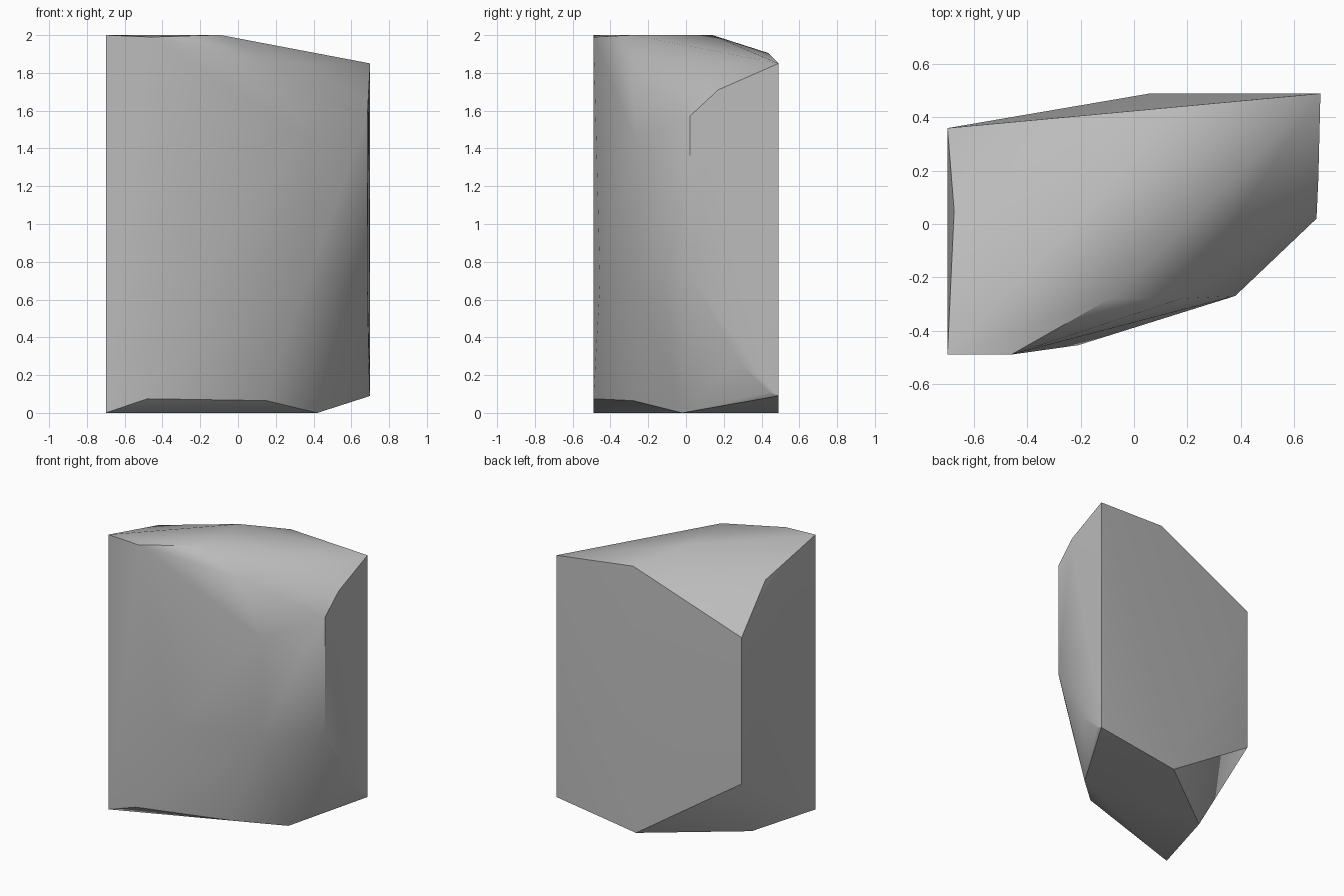
import bpy, bmesh, math

cube = bpy.data.objects.get("Cube")
if cube:
    bpy.data.objects.remove(cube, do_unlink=True)

# One stone colour
grey = (0.5, 0.5, 0.5, 1)
stone = bpy.data.materials.new("stone_grey")
stone.use_nodes = True
stone.diffuse_color = grey
stone.node_tree.nodes["Principled BSDF"].inputs["Base Color"].default_value = grey

# Corners of the boulder, grouped by region
crown = [(-.7, -.49, 2), (-.46, -.49, 1.99), (-.09, -.28, 2), (-.09, .14, 2),
         (.18, -.28, 1.845), (.12, .436, 1.905), (-.675, .05, 1.87), (-.7, .36, 1.575)]
side_facet = [(.7, .49, 1.85), (.692, .17, 1.71), (.685, .02, 1.57), (.685, .02, .72),
              (.692, .28, .27), (.697, .44, .11), (.7, .49, .09)]
front_bulge = [(.38, -.27, 1.45), (.38, -.27, .73), (-.21, -.455, .7)]
underside = [(-.7, -.49, 0), (-.48, -.49, .075), (.15, -.28, .065), (.42, -.02, 0),
             (.06, .49, 0), (-.55, .03, 0), (-.7, .36, .51)]

# Wrap the corners in a faceted hull
bm = bmesh.new()
for corner in crown + side_facet + front_bulge + underside:
    bm.verts.new(corner)
bmesh.ops.convex_hull(bm, input=bm.verts)
bmesh.ops.recalc_face_normals(bm, faces=bm.faces)
mesh = bpy.data.meshes.new("boulder")
bm.to_mesh(mesh)
bm.free()

boulder = bpy.data.objects.new("boulder", mesh)
bpy.context.collection.objects.link(boulder)
mesh.materials.append(stone)

# Soft shading across gentle folds, crisp ridges elsewhere
bpy.ops.object.select_all(action="DESELECT")
boulder.select_set(True)
bpy.context.view_layer.objects.active = boulder
bpy.ops.object.shade_smooth_by_angle(angle=math.radians(35))
